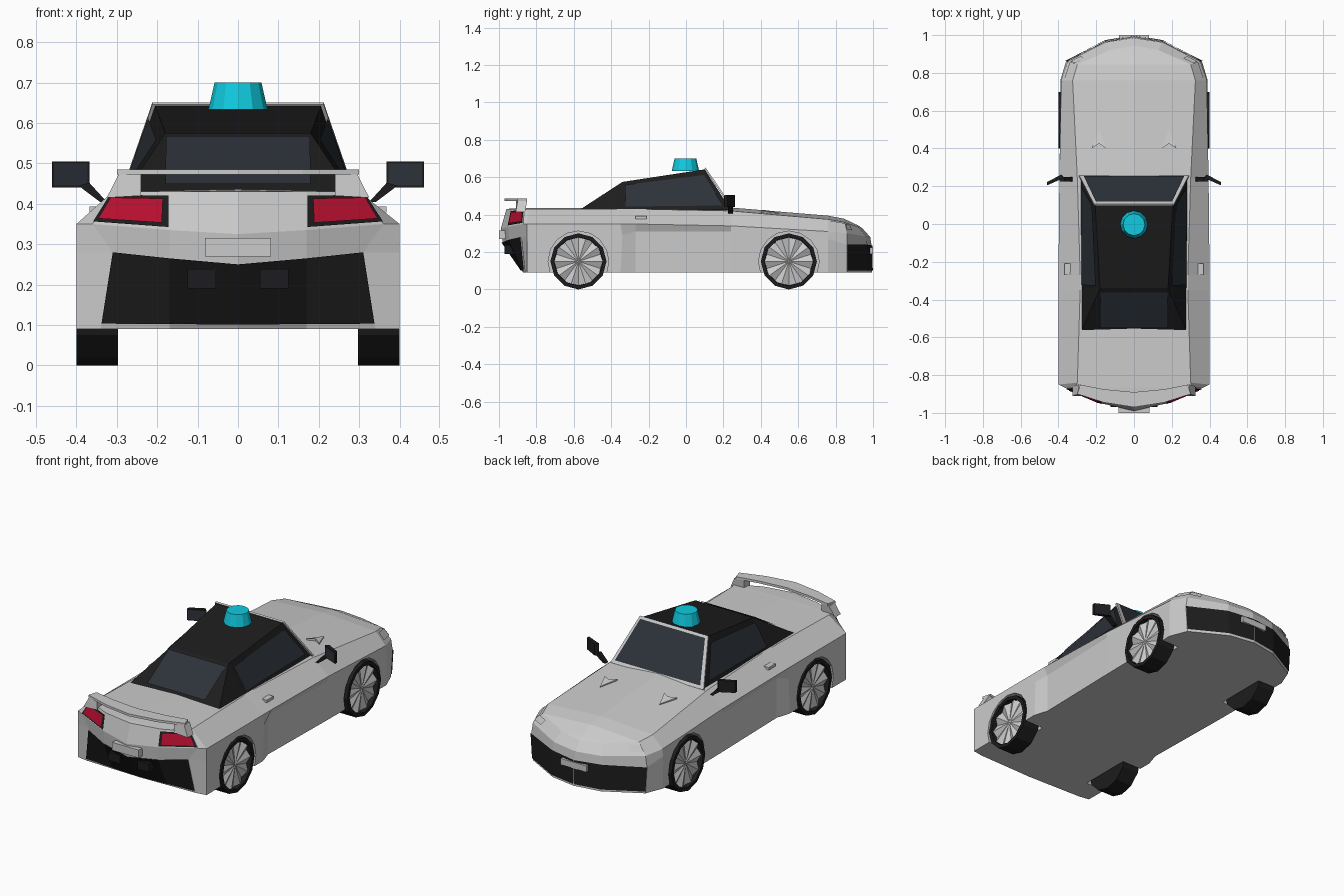
import bpy, bmesh, math
from mathutils import Vector as V

if "Cube" in bpy.data.objects:
    bpy.data.objects.remove(bpy.data.objects["Cube"])

def mat(name, rgb):
    m = bpy.data.materials.new(name)
    m.diffuse_color = (*rgb, 1)
    m.use_nodes = True
    m.node_tree.nodes["Principled BSDF"].inputs["Base Color"].default_value = m.diffuse_color
    return m

BLACK = mat("black", (.012, .012, .013))
GLASS = mat("glass", (.026, .032, .042))
RED = mat("red", (.5, .005, .03))
CYAN = mat("cyan", (.005, .6, .75))

def build(name, verts, faces, m=None, mirror=True):
    """Mesh from half-side points, mirrored across x = 0 and welded."""
    bm = bmesh.new()
    for s in ((1, -1) if mirror else (1,)):
        vs = [bm.verts.new((p[0] * s, p[1], p[2])) for p in verts]
        for f in faces:
            bm.faces.new([vs[i] for i in (f if s > 0 else f[::-1])])
    bmesh.ops.remove_doubles(bm, verts=bm.verts, dist=1e-5)
    bmesh.ops.recalc_face_normals(bm, faces=bm.faces)
    me = bpy.data.meshes.new(name)
    bm.to_mesh(me)
    bm.free()
    ob = bpy.data.objects.new(name, me)
    bpy.context.collection.objects.link(ob)
    if m:
        me.materials.append(m)
    return ob

def loft(name, rows, m=None):
    n = len(rows[0])
    faces = [(r * n + c, r * n + c + 1, (r + 1) * n + c + 1, (r + 1) * n + c)
             for r in range(len(rows) - 1) for c in range(n - 1)]
    return build(name, [p for row in rows for p in row], faces, m)

def prism(name, pts, vec, m=None, centre=False):
    """Extrude a polygon; centre=True leaves its x = 0 wall open for welding."""
    n = len(pts)
    vs = [V(p) for p in pts] + [V(p) + V(vec) for p in pts]
    faces = [tuple(range(n)), tuple(range(2 * n - 1, n - 1, -1))]
    for i in range(n):
        j = (i + 1) % n
        if not (centre and abs(pts[i][0]) + abs(pts[j][0]) < 1e-6):
            faces.append((i, j, j + n, i + n))
    return build(name, vs, faces, m)

def box(name, lo, hi, m=None):
    (a, b, c), (d, e, f) = lo, hi
    return prism(name, [(a, b, c), (d, b, c), (d, e, c), (a, e, c)], (0, 0, f - c), m, a == 0)

def panel(name, quad, u, v, off, m=None):
    """Patch inset in a quad (u along first edge) and lifted by a vector."""
    a, b, c, d = map(V, quad)
    at = lambda s, t: a.lerp(b, s).lerp(d.lerp(c, s), t) + V(off)
    return build(name, [at(u[0], v[0]), at(u[1], v[0]), at(u[1], v[1]), at(u[0], v[1])], [(0, 1, 2, 3)], m)

# Body: stacked half outlines running from tail centre, along the side, to the nose
sill = [(x, y, .09) for x, y in
        [(0, -.87), (.17, -.865), (.34, -.86), (.4, -.85), (.4, -.35), (.375, -.27),
         (.385, .24), (.39, .76), (.35, .86), (.15, .97), (0, .995)]]
bumper = [(0, -.98, .25), (.17, -.945, .265), (.31, -.88, .28), (.4, -.85, .28), (.4, -.34, .29), (.375, -.27, .31),
          (.39, .24, .31), (.39, .76, .27), (.36, .86, .24), (.155, .965, .24), (0, .992, .235)]
shoulder = [(0, -.99, .325), (.17, -.95, .335), (.36, -.87, .35), (.4, -.85, .35), (.4, -.35, .35), (.4, -.27, .35),
            (.395, .24, .34), (.385, .76, .31), (.35, .86, .30), (.15, .962, .285), (0, .985, .28)]
deck = [(0, -.96, .43), (.17, -.93, .43), (.31, -.865, .43), (.3, -.84, .43), (.285, -.35, .43), (.285, -.27, .43),
        (.3, .24, .42), (.325, .76, .375), (.3, .845, .36), (.13, .92, .335), (0, .945, .325)]
floor_mid = [(0, y, z) for x, y, z in sill]
deck_mid = [(0, y, z + (.06 * x if y > 0 else .02 * x)) for x, y, z in deck]
body = loft("body", [floor_mid, sill, bumper, shoulder, deck, deck_mid])

# Wheels with fanned rims, and the wheel wells cut into the body
def wheel(name, y, side):
    z, n = .15, 12
    ring = lambda r, x, k=n: [(side * x, y + r * math.sin(2 * math.pi * i / k), z + r * math.cos(2 * math.pi * i / k))
                              for i in range(k)]
    verts, faces = [], []
    for r, x in ((.12, .297), (.15, .297), (.15, .4), (.13, .4), (.128, .37)):
        verts += ring(r, x)
    for s in range(4):
        faces += [(s * n + i, s * n + (i + 1) % n, s * n + n + (i + 1) % n, s * n + n + i) for i in range(n)]
    faces.append(tuple(range(n)))
    build(name + "_tyre", verts, faces, BLACK, False)
    rim = ring(.13, .37, 20)
    rim = [(p[0] + side * (.02 if i % 2 else 0), p[1], p[2]) for i, p in enumerate(rim)]
    build(name + "_rim", rim + [(side * .385, y, z)], [(i, (i + 1) % 20, 20) for i in range(20)], None, False)

for end, y in (("rear", -.575), ("front", .55)):
    for label, s in (("right", 1), ("left", -1)):
        wheel(f"{end}_{label}_wheel", y, s)
        bpy.ops.mesh.primitive_cylinder_add(vertices=16, radius=.162, depth=.24, location=(s * .4, y, .15),
                                            rotation=(0, math.pi / 2, 0))
        cut = bpy.context.object
        cut.name = "wheel_well_cutter"
        cut.hide_render = True
        mod = body.modifiers.new("well", 'BOOLEAN')
        mod.operation, mod.object, mod.solver = 'DIFFERENCE', cut, 'EXACT'
        bpy.context.view_layer.objects.active = body
        bpy.ops.object.modifier_apply(modifier=mod.name)
        bpy.data.objects.remove(cut)

# Cabin
R, T, F, W, M = (.28, -.57, .425), (.18, -.34, .575), (.205, .1, .642), (.28, .24, .425), (.28, -.34, .425)
mid = lambda p: (0, p[1], p[2])
build("cabin", [R, T, F, W, M] + [mid(p) for p in (R, T, F, W)],
      [(0, 1, 6, 5), (1, 2, 7, 6), (2, 3, 8, 7), (0, 4, 1), (4, 3, 2, 1)], BLACK)
panel("side_window", [M, W, F, T], (.03, .95), (.1, .86), (.008, 0, .003), GLASS)
panel("rear_window", [(0, -.57, .43), (.18, -.57, .43), (.178, -.34, .575), (0, -.34, .575)],
      (0, 1), (.1, .92), (0, -.003, .005), GLASS)

# Windscreen and its pale frame
ws = [(0, .25, .42), (.29, .25, .42), (.212, .098, .646), (0, .098, .646)]
prism("windscreen_frame", ws, (0, .008, .005), None, True)
panel("windscreen", ws, (0, .93), (.06, .94), (0, .012, .008), GLASS)

# Roof beacon
bpy.ops.mesh.primitive_cone_add(vertices=12, radius1=.073, radius2=.058, depth=.066, location=(0, -.003, .667))
beacon = bpy.context.object
beacon.name = "roof_beacon"
beacon.data.materials.append(CYAN)

# Rear spoiler on two posts
prism("spoiler", [(0, -.89, .472), (.16, -.875, .472), (.285, -.85, .472), (.3, -.9, .472), (.16, -.945, .472),
                  (0, -.97, .472)], (0, 0, .013), None, True)
prism("spoiler_post", [(.24, -.91, .42), (.325, -.91, .415), (.295, -.9, .474), (.24, -.91, .474)], (0, .05, 0))

# Dark bumper inserts, following the body outlines
def insert(name, cols, t0, t1, off):
    rows = [[V(sill[c]).lerp(V(bumper[c]), t) + V(off) for c in cols] for t in (t0, t1)]
    loft(name, rows, BLACK)

insert("rear_diffuser", (0, 1, 2), .07, 1, (0, -.006, 0))
insert("front_grille", (8, 9, 10), .08, 1, (.002, .004, 0))
box("rear_fog_light", (.055, -.97, .19), (.125, -.92, .238), BLACK)
box("rear_plate", (0, -1, .27), (.082, -.95, .315))
box("front_plate", (0, .96, .19), (.08, 1, .225))

# Tail lights and headlights
tail = [shoulder[1], shoulder[2], deck[2], deck[1]]
panel("tail_light_frame", tail, (0, 1), (.08, .9), (.002, -.005, 0), BLACK)
panel("tail_light", tail, (.08, .95), (.18, .82), (.004, -.009, 0), RED)
panel("headlight_outer", [shoulder[7], shoulder[8], deck[8], deck[7]], (.1, 1), (.3, .85), (.004, .003, .003))
panel("headlight_inner", [shoulder[8], shoulder[9], deck[9], deck[8]], (0, .3), (.3, .8), (.003, .005, .003))

# Wing mirrors
prism("mirror_housing", [(.368, .245, .44), (.46, .205, .44), (.46, .222, .44), (.385, .262, .44)],
      (0, 0, .065), BLACK)
prism("mirror_arm", [(.325, .225, .405), (.342, .225, .405), (.395, .225, .445), (.368, .225, .452)],
      (0, .025, 0), BLACK)
panel("mirror_glass", [(.368, .245, .44), (.46, .205, .44), (.46, .205, .505), (.368, .245, .505)],
      (.05, .95), (.08, .92), (0, -.003, 0), GLASS)

# Door handles and bonnet vents
box("door_handle", (.335, -.27, .378), (.368, -.21, .393))
prism("bonnet_vent", [(.185, .5, .41), (.225, .4, .42), (.185, .425, .424), (.145, .4, .424)], (0, 0, -.02))
